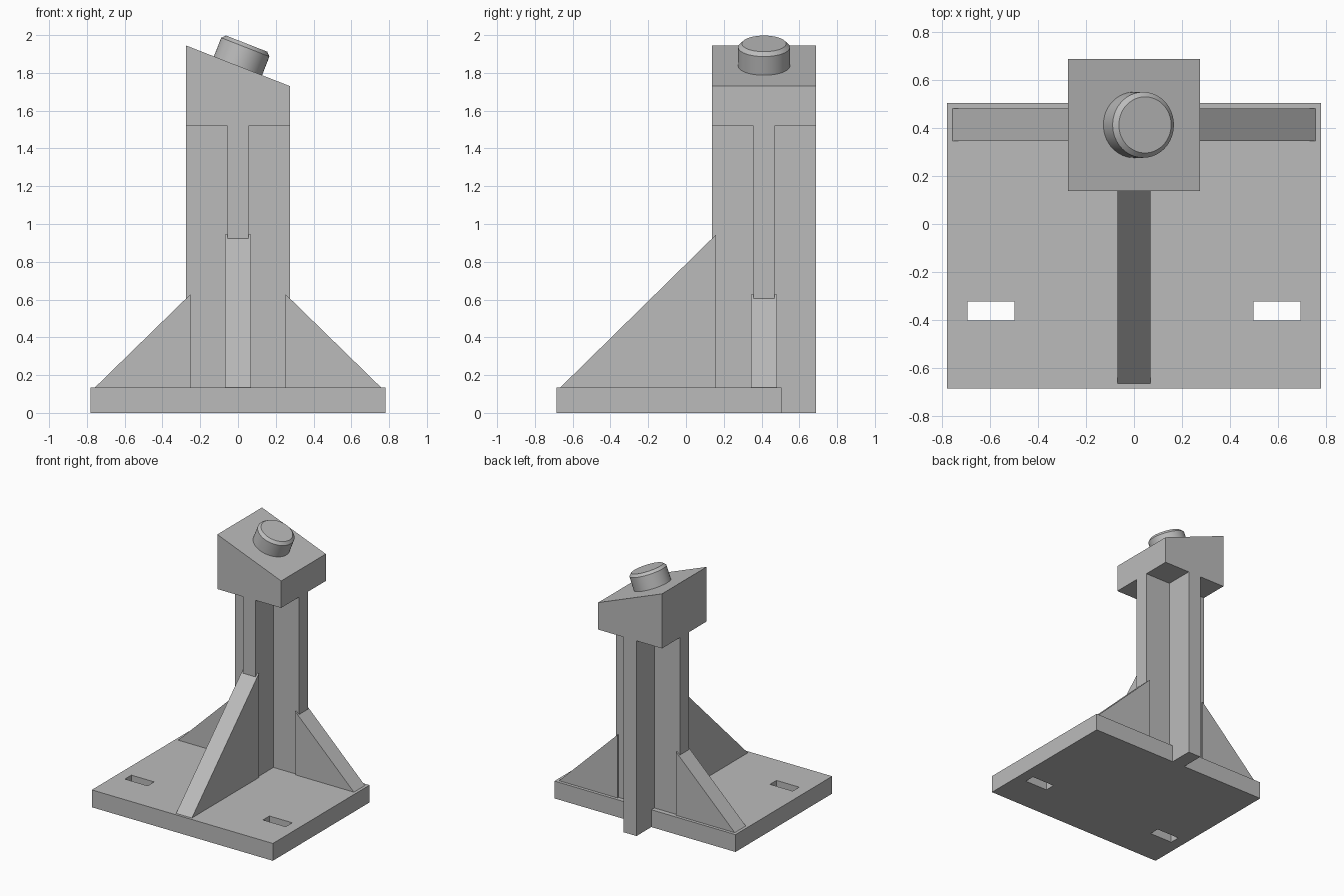
import bpy
import bmesh
import math
from mathutils import Matrix, Vector

cube = bpy.data.objects.get("Cube")
if cube:
    bpy.data.objects.remove(cube, do_unlink=True)

grey = bpy.data.materials.new("plain grey")
grey.use_nodes = True
grey.diffuse_color = (0.5, 0.5, 0.5, 1)
grey.node_tree.nodes["Principled BSDF"].inputs["Base Color"].default_value = (0.5, 0.5, 0.5, 1)


def prism(name, profile, direction):
    """Extrude a closed 3D outline along a direction."""
    bm = bmesh.new()
    face = bm.faces.new([bm.verts.new(p) for p in profile])
    new = bmesh.ops.extrude_face_region(bm, geom=[face])["geom"]
    bmesh.ops.translate(bm, vec=Vector(direction),
                        verts=[v for v in new if isinstance(v, bmesh.types.BMVert)])
    bmesh.ops.recalc_face_normals(bm, faces=bm.faces)
    mesh = bpy.data.meshes.new(name)
    bm.to_mesh(mesh)
    bm.free()
    mesh.materials.append(grey)
    obj = bpy.data.objects.new(name, mesh)
    bpy.context.collection.objects.link(obj)
    return obj


def slab(name, x0, x1, y0, y1, z0, z1):
    outline = [(x0, y0, z0), (x1, y0, z0), (x1, y1, z0), (x0, y1, z0)]
    return prism(name, outline, (0, 0, z1 - z0))


PLATE_TOP = 0.135
HALF = 0.275          # half width of the post and head
ARM = 0.055           # half thickness of the post arms
RIB = 0.068           # half thickness of the ribs
POST_Y = 0.413
HEAD_Z, HIGH, LOW = 1.52, 1.945, 1.73

# Base plate with two slots cut through
plate = slab("base_plate", -0.78, 0.78, -0.685, 0.505, 0, PLATE_TOP)
for side, label in ((-1, "right"), (1, "left")):
    x0, x1 = sorted((side * 0.497, side * 0.693))
    cutter = slab(label + "_slot_cutter", x0, x1, -0.403, -0.323, -0.1, 0.3)
    cutter.hide_render = True
    cutter.hide_set(True)
    cutter.display_type = 'WIRE'
    cut = plate.modifiers.new(label + " slot", 'BOOLEAN')
    cut.operation = 'DIFFERENCE'
    cut.solver = 'EXACT'
    cut.object = cutter

# Cross-shaped post: one quarter outline turned four times
cross = []
for i in range(4):
    turn = Matrix.Rotation(i * math.pi / 2, 3, 'Z')
    for x, y in ((HALF, -ARM), (HALF, ARM), (ARM, ARM)):
        cross.append(turn @ Vector((x, y, 0)) + Vector((0, POST_Y, 0)))
prism("cross_post", cross, (0, 0, HEAD_Z))

# Head block with sloping top
head = [(-HALF, HEAD_Z), (HALF, HEAD_Z), (HALF, LOW), (-HALF, HIGH)]
prism("sloped_head", [(x, POST_Y - HALF, z) for x, z in head], (0, 2 * HALF, 0))

# Triangular ribs
for side, label in ((-1, "right"), (1, "left")):
    tri = [(0.757, PLATE_TOP), (0.252, PLATE_TOP), (0.252, 0.628)]
    prism(label + "_rib", [(side * x, POST_Y - RIB, z) for x, z in tri], (0, 2 * RIB, 0))
tri = [(-0.665, PLATE_TOP), (0.16, PLATE_TOP), (0.16, 0.945)]
prism("front_rib", [(-RIB, y, z) for y, z in tri], (2 * RIB, 0, 0))

# Chamfered button standing square to the slope
tilt = math.atan2(HIGH - LOW, 2 * HALF)
bpy.ops.mesh.primitive_cylinder_add(
    vertices=64, radius=0.137, depth=0.176,
    location=Vector((0, POST_Y, (HIGH + LOW) / 2))
    + Vector((math.sin(tilt), 0, math.cos(tilt))) * 0.038,
    rotation=(0, tilt, 0))
button = bpy.context.object
button.name = "button"
button.data.materials.append(grey)
bm = bmesh.new()
bm.from_mesh(button.data)
rim = [e for e in bm.edges if all(v.co.z > 0 for v in e.verts)]
bmesh.ops.bevel(bm, geom=rim, offset=0.02, segments=1, affect='EDGES')
bm.to_mesh(button.data)
bm.free()
bpy.ops.object.shade_smooth_by_angle(angle=math.radians(30))
